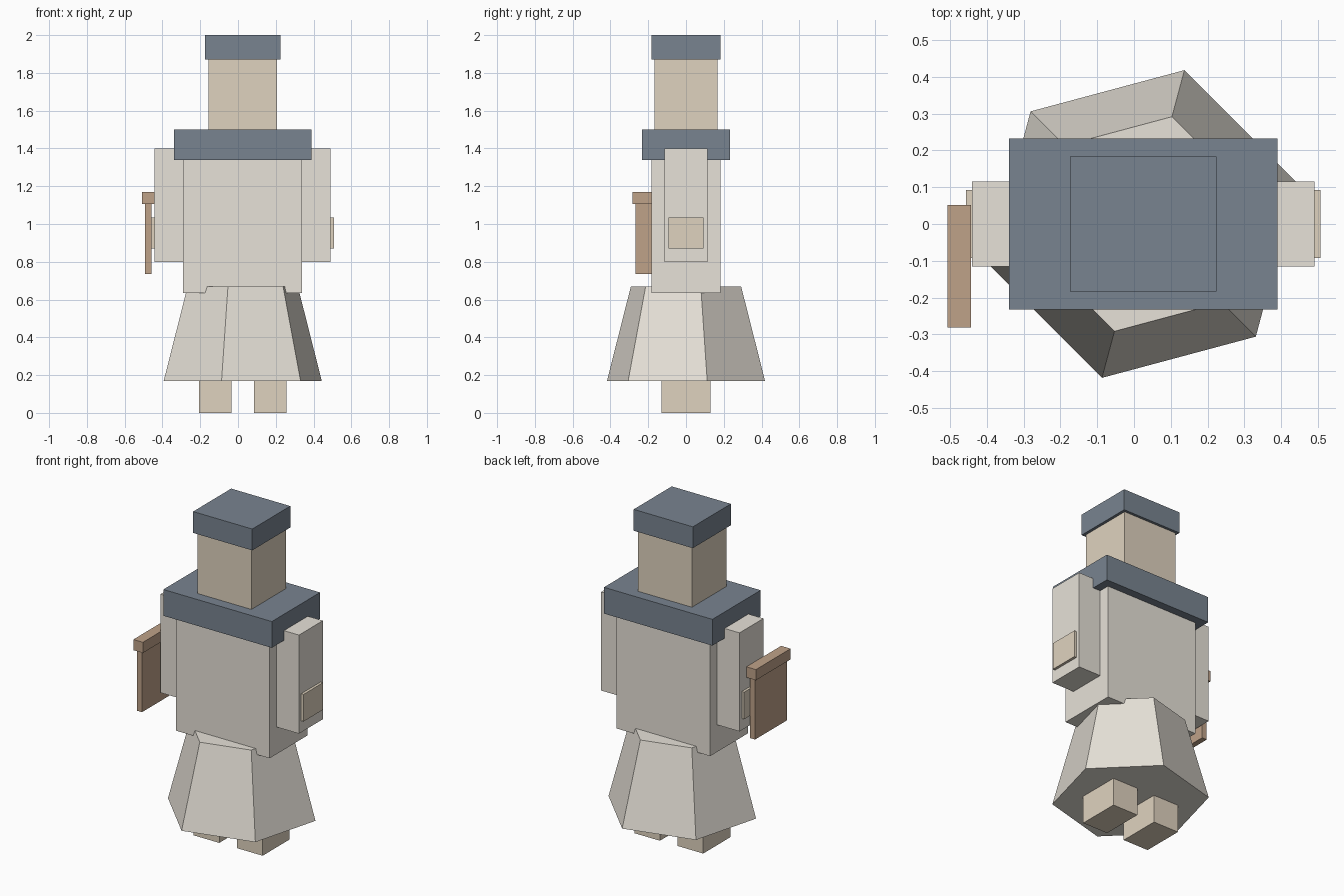
import bpy, math

if "Cube" in bpy.data.objects:
    bpy.data.objects.remove(bpy.data.objects["Cube"])

CX = 0.025  # figure's centre line; the board shifts the overall centre


def material(name, rgb):
    m = bpy.data.materials.new(name)
    m.diffuse_color = (*rgb, 1)
    m.use_nodes = True
    m.node_tree.nodes["Principled BSDF"].inputs["Base Color"].default_value = m.diffuse_color
    return m


CLOTH = material("cloth", (0.80, 0.76, 0.69))
SKIN = material("skin", (0.74, 0.65, 0.52))
SLATE = material("slate", (0.19, 0.23, 0.28))
WOOD = material("wood", (0.52, 0.36, 0.25))


def box(name, x, y, z, mat):
    """Box from (min, max) ranges on each axis."""
    ranges = (x, y, z)
    bpy.ops.mesh.primitive_cube_add(size=1, location=[(a + b) / 2 for a, b in ranges])
    ob = bpy.context.object
    ob.name = name
    ob.scale = [b - a for a, b in ranges]
    bpy.ops.object.transform_apply(location=False, rotation=False, scale=True)
    ob.data.materials.append(mat)
    return ob


def centred(name, half_x, half_y, z, mat):
    return box(name, (CX - half_x, CX + half_x), (-half_y, half_y), z, mat)


# Torso, collar, head and hat
centred("torso", 0.315, 0.182, (0.635, 1.40), CLOTH)
centred("collar", 0.365, 0.232, (1.34, 1.50), SLATE)
centred("head", 0.182, 0.167, (1.47, 1.87), SKIN)
centred("hat", 0.199, 0.183, (1.87, 2.00), SLATE)

# Six-sided flared skirt, turned 15 degrees
bpy.ops.mesh.primitive_cone_add(vertices=6, radius1=0.433, radius2=0.302, depth=0.5,
                                location=(CX, 0, 0.42), rotation=(0, 0, math.radians(-15)))
skirt = bpy.context.object
skirt.name = "skirt"
skirt.data.materials.append(CLOTH)

# Arms, hands and legs on both sides
for side, s in (("left", -1), ("right", 1)):
    def span(a, b):
        return tuple(sorted((CX + s * a, CX + s * b)))
    box(side + "_arm", span(0.315, 0.466), (-0.115, 0.115), (0.80, 1.40), CLOTH)
    box(side + "_hand", span(0.335, 0.482), (-0.093, 0.093), (0.87, 1.035), SKIN)
    box(side + "_leg", span(0.06, 0.232), (-0.13, 0.13), (0.0, 0.19), SKIN)

# Board carried in the left hand, with a wider top rail
box("board", (-0.492, -0.459), (-0.268, 0.038), (0.735, 1.105), WOOD)
box("board_rail", (-0.507, -0.443), (-0.282, 0.052), (1.105, 1.17), WOOD)
